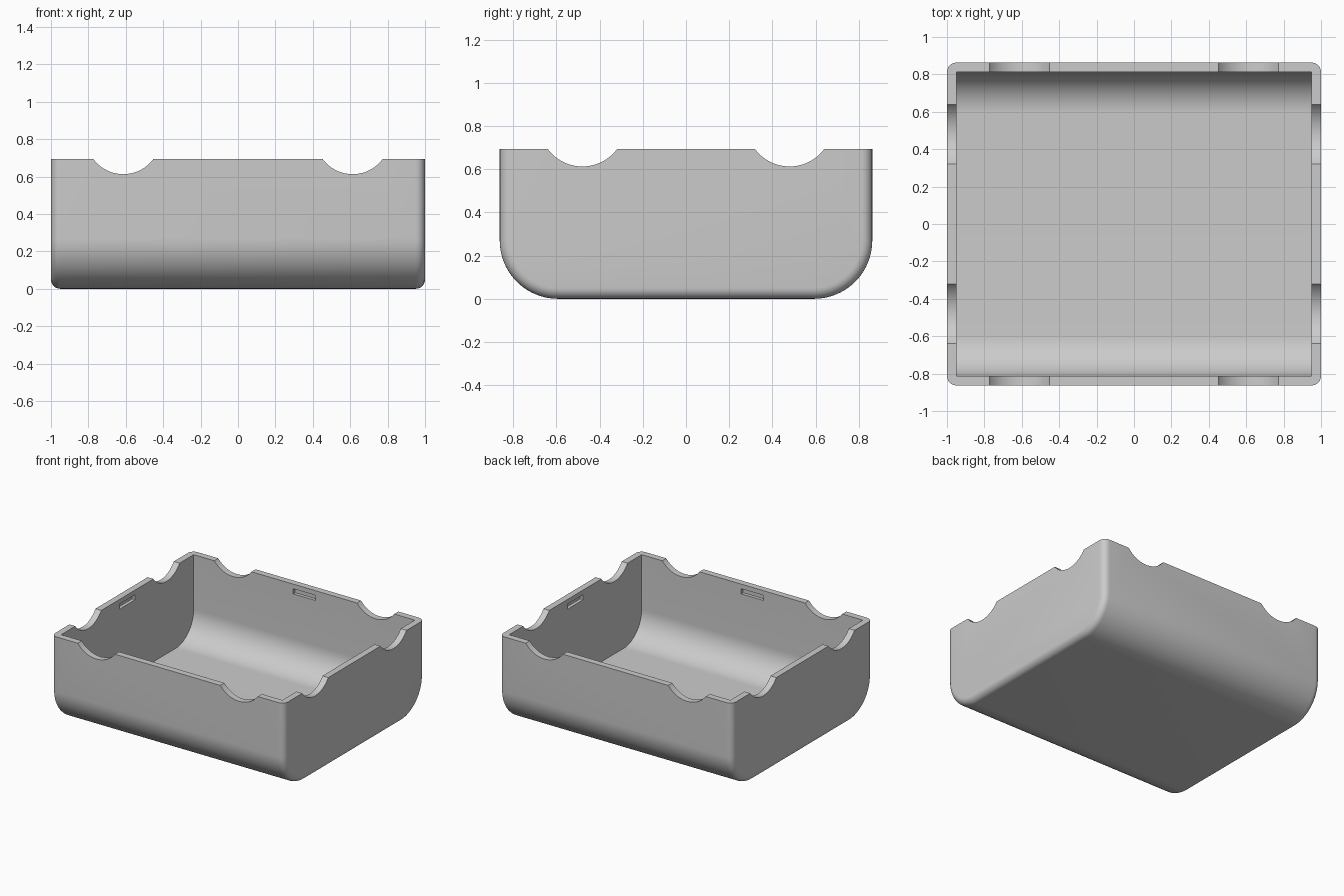
import bpy, bmesh, math
from mathutils import Matrix

cube = bpy.data.objects.get("Cube")
if cube:
    bpy.data.objects.remove(cube, do_unlink=True)

HALF_X, HALF_Y, HEIGHT = 1.0, 0.863, 0.693
WALL, BOTTOM_R, EDGE_R = 0.05, 0.27, 0.05
NOTCH_R, NOTCH_Z = 0.2, 0.813
SLOT_LEN, SLOT_DEPTH, SLOT_Z, SLOT_H = 0.19, 0.025, 0.637, 0.04

grey = bpy.data.materials.new("plain grey")
grey.use_nodes = True
colour = (0.6, 0.6, 0.6, 1)
grey.diffuse_color = colour
grey.node_tree.nodes["Principled BSDF"].inputs["Base Color"].default_value = colour


def make_object(name, bm):
    bmesh.ops.recalc_face_normals(bm, faces=bm.faces)
    mesh = bpy.data.meshes.new(name)
    bm.to_mesh(mesh)
    bm.free()
    mesh.materials.append(grey)
    obj = bpy.data.objects.new(name, mesh)
    bpy.context.collection.objects.link(obj)
    return obj


def trough(half_x, half_y, bottom, top, radius, steps=20):
    """U-shaped profile with rounded lower corners, swept along x."""
    points = [(half_y, top)]
    for side in (1, -1):
        arc = []
        for i in range(steps + 1):
            a = math.pi / 2 * i / steps
            arc.append((side * (half_y - radius + radius * math.cos(a)),
                        bottom + radius - radius * math.sin(a)))
        points += arc if side == 1 else arc[::-1]
    points.append((-half_y, top))
    bm = bmesh.new()
    cap = bm.faces.new([bm.verts.new((-half_x, y, z)) for y, z in points])
    swept = bmesh.ops.extrude_face_region(bm, geom=[cap], use_keep_orig=True)
    verts = [g for g in swept["geom"] if isinstance(g, bmesh.types.BMVert)]
    bmesh.ops.translate(bm, verts=verts, vec=(2 * half_x, 0, 0))
    bmesh.ops.recalc_face_normals(bm, faces=bm.faces)
    return bm


# Outer body, with its end edges rounded except along the open rim
bm = trough(HALF_X, HALF_Y, 0, HEIGHT, BOTTOM_R)
end_edges = [e for e in bm.edges
             if abs(e.verts[0].co.x - e.verts[1].co.x) < 0.001
             and min(v.co.z for v in e.verts) < HEIGHT - 0.01]
bmesh.ops.bevel(bm, geom=end_edges, offset=EDGE_R, segments=6,
                profile=0.5, affect='EDGES')
tray = make_object("tray_body", bm)

# Cavity
cutters = [make_object("cavity_cutter", trough(
    HALF_X - WALL, HALF_Y - WALL, WALL, HEIGHT + 0.3, BOTTOM_R - WALL))]

# Round notches, each cutter crossing two opposite walls
for along, offset in (("Y", 0.613), ("X", 0.48)):
    for side in (-1, 1):
        bm = bmesh.new()
        bmesh.ops.create_cone(bm, cap_ends=True, segments=96, radius1=NOTCH_R,
                              radius2=NOTCH_R, depth=3)
        turn = Matrix.Rotation(math.pi / 2, 4, "X" if along == "Y" else "Y")
        place = ((side * offset, 0, NOTCH_Z) if along == "Y"
                 else (0, side * offset, NOTCH_Z))
        bmesh.ops.transform(bm, matrix=Matrix.Translation(place) @ turn, verts=bm.verts)
        cutters.append(make_object("notch_cutter", bm))

# Small latch slots inside all four walls
reach = 2 * (SLOT_DEPTH - WALL)
for size in ((SLOT_LEN, 2 * HALF_Y + reach, SLOT_H),
             (2 * HALF_X + reach, SLOT_LEN, SLOT_H)):
    bm = bmesh.new()
    bmesh.ops.create_cube(bm, size=1)
    bmesh.ops.scale(bm, vec=size, verts=bm.verts)
    bmesh.ops.translate(bm, vec=(0, 0, SLOT_Z), verts=bm.verts)
    cutters.append(make_object("slot_cutter", bm))

# Cut everything out of the body, then drop the cutters
bpy.ops.object.select_all(action='DESELECT')
bpy.context.view_layer.objects.active = tray
tray.select_set(True)
for cutter in cutters:
    cutter.hide_render = True
    mod = tray.modifiers.new("cut", 'BOOLEAN')
    mod.operation = 'DIFFERENCE'
    mod.solver = 'EXACT'
    mod.object = cutter
    bpy.ops.object.modifier_apply(modifier=mod.name)
    bpy.data.objects.remove(cutter, do_unlink=True)

bpy.ops.object.shade_smooth_by_angle(angle=math.radians(30))
